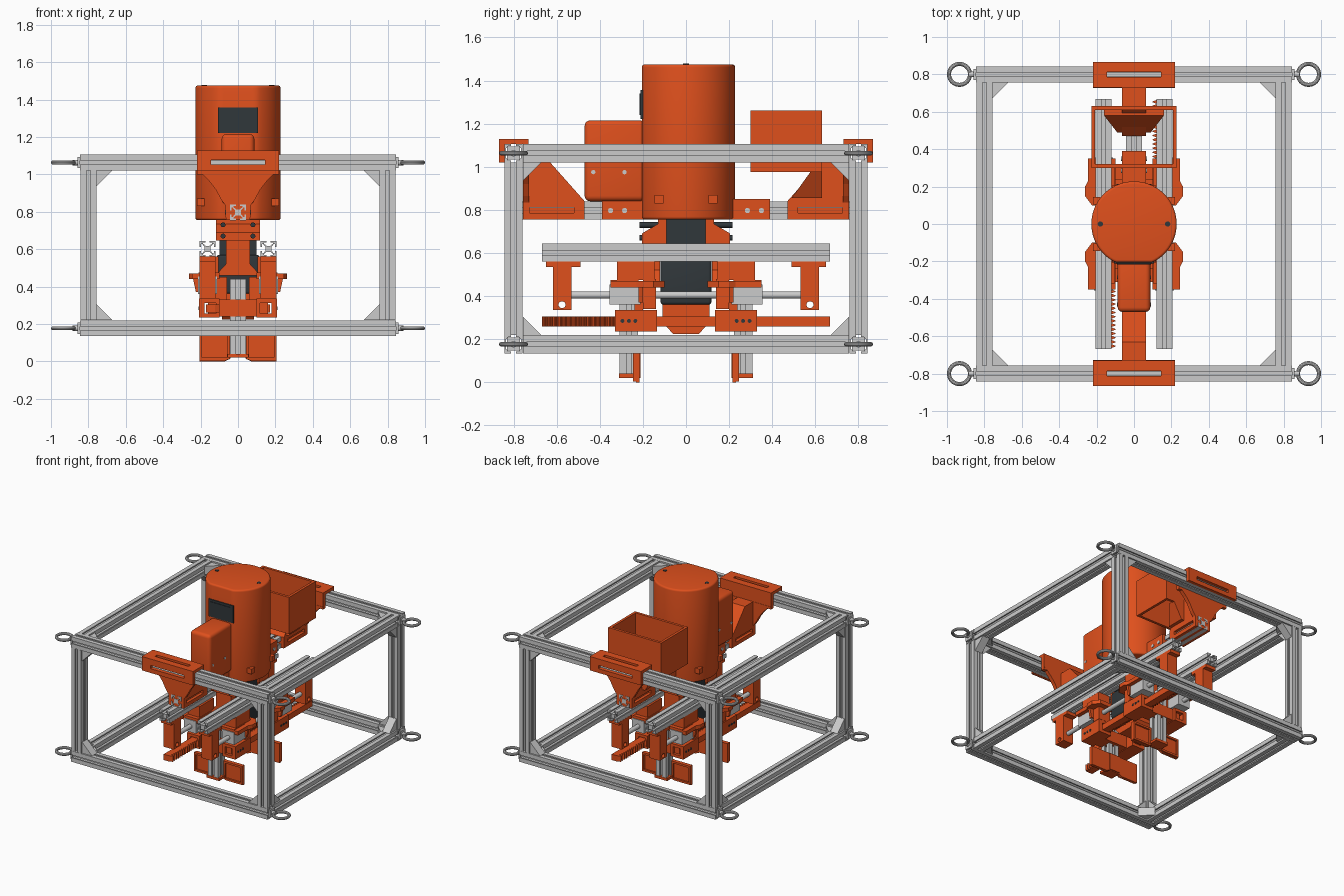
import bpy, bmesh
from math import sin, cos, pi
from mathutils import Vector

if "Cube" in bpy.data.objects:
    bpy.data.objects.remove(bpy.data.objects["Cube"])


def material(name, rgb):
    m = bpy.data.materials.new(name)
    m.diffuse_color = (*rgb, 1)
    m.use_nodes = True
    m.node_tree.nodes["Principled BSDF"].inputs["Base Color"].default_value = m.diffuse_color
    return m


ORANGE = material("orange_plastic", (0.74, 0.08, 0.012))
DARK = material("dark_metal", (0.03, 0.038, 0.043))


def prism(name, pts, axis, a, b, mat=None):
    """Extrude a 2D outline along an axis; outline is (y,z), (x,z) or (x,y)."""
    put = {'x': lambda p, t: (t, p[0], p[1]), 'y': lambda p, t: (p[0], t, p[1]),
           'z': lambda p, t: (p[0], p[1], t)}[axis]
    bm = bmesh.new()
    lo = [bm.verts.new(put(p, a)) for p in pts]
    hi = [bm.verts.new(put(p, b)) for p in pts]
    bm.faces.new(lo)
    bm.faces.new(hi[::-1])
    n = len(pts)
    for i in range(n):
        bm.faces.new((lo[i], lo[(i + 1) % n], hi[(i + 1) % n], hi[i]))
    bmesh.ops.recalc_face_normals(bm, faces=bm.faces)
    me = bpy.data.meshes.new(name)
    bm.to_mesh(me)
    bm.free()
    o = bpy.data.objects.new(name, me)
    bpy.context.collection.objects.link(o)
    if mat:
        me.materials.append(mat)
    return o


def box(name, x, y, z, mat=None):
    return prism(name, [(x[0], y[0]), (x[1], y[0]), (x[1], y[1]), (x[0], y[1])], 'z', z[0], z[1], mat)


def activate(o):
    bpy.ops.object.select_all(action='DESELECT')
    o.select_set(True)
    bpy.context.view_layer.objects.active = o


def smooth(o):
    activate(o)
    bpy.ops.object.shade_smooth_by_angle()
    return o


def circle(u, v, r, n=24):
    return [(u + r * cos(2 * pi * i / n), v + r * sin(2 * pi * i / n)) for i in range(n)]


def rod(name, axis, u, v, r, a, b, mat=None):
    return smooth(prism(name, circle(u, v, r), axis, a, b, mat))


def bevel(o, w, angle=1.0):
    m = o.modifiers.new("bevel", 'BEVEL')
    m.width, m.segments, m.limit_method, m.angle_limit = w, 4, 'ANGLE', angle
    activate(o)
    bpy.ops.object.modifier_apply(modifier=m.name)
    return smooth(o)


def cut(o, cutter):
    cutter.hide_render = True
    m = o.modifiers.new("cut", 'BOOLEAN')
    m.operation, m.object, m.solver = 'DIFFERENCE', cutter, 'EXACT'
    activate(o)
    bpy.ops.object.modifier_apply(modifier=m.name)
    bpy.data.objects.remove(cutter)
    return o


SIDE = [(1, -1), (1, -.25), (.8, -.25), (.8, -.58), (.66, -.58), (.38, -.25),
        (.38, .25), (.66, .58), (.8, .58), (.8, .25), (1, .25)]


def rail(name, axis, u, v, a, b, h=.0425):
    """T-slot aluminium extrusion."""
    pts, side = [], SIDE
    for _ in range(4):
        pts += side
        side = [(-q, p) for p, q in side]
    return prism(name, [(u + h * p, v + h * q) for p, q in pts], axis, a, b)


def span(s, a, b):
    return tuple(sorted((s * a, s * b)))


# Outer frame: rails, posts, gussets and lifting eyes
for sz, z, zi in ((-1, .177, .22), (1, 1.063, 1.02)):
    for s in (-1, 1):
        rail("frame_rail_x", 'x', s * .8, z, -.845, .845)
        rail("frame_rail_y", 'y', s * .8, z, -.757, .757)
        for t in (-1, 1):
            x, y, g = s * .757, t * .757, .085
            prism("gusset_xz", [(x, zi), (x - s * g, zi), (x, zi - sz * g)], 'y', y + t * .012, y + t * .075)
            prism("gusset_yz", [(y, zi), (y - t * g, zi), (y, zi - sz * g)], 'x', x + s * .012, x + s * .075)
            prism("gusset_xy", [(x, y), (x - s * g, y), (x, y - t * g)], 'z', z - .032, z + .032)
            box("rail_end_cap", span(s, .845, .858), (t * .8 - .03, t * .8 + .03), (z - .03, z + .03))
            rod("eye_stem", 'x', t * .8, z, .015, *span(s, .855, .885))
            bpy.ops.mesh.primitive_torus_add(location=(s * .933, t * .8, z), major_radius=.056,
                                             minor_radius=.011, major_segments=32, minor_segments=10)
            smooth(bpy.context.object).name = "lifting_eye"
for s in (-1, 1):
    for t in (-1, 1):
        rail("frame_post", 'z', s * .8, t * .8, .22, 1.02)

# Main housing with flat front, screen, front box and latches
body = prism("main_housing", [(x, max(y, -.205)) for x, y in circle(0, 0, .228, 72)], 'z', .755, 1.475, ORANGE)
bevel(body, .014)
box("screen_bezel", (-.107, .107), (-.212, -.2), (1.222, 1.357), DARK)
box("screen_glass", (-.09, .09), (-.216, -.21), (1.24, 1.34), DARK)
bevel(box("electronics_box", (-.087, .087), (-.47, -.19), (.84, 1.215), ORANGE), .025)
for s in (-1, 1):
    rod("lid_screw", 'z', s * .18, 0, .014, 1.47, 1.478, DARK)
    for y in (-.43, -.285):
        rod("box_screw", 'x', y, .975, .01, *span(s, .08, .09))
    for t in (-1, 1):
        box("housing_latch", span(s, .18, .218), (t * .125 - .02, t * .125 + .02), (.83, .87), ORANGE)

# Centre beam with a hanging bracket at each end
rail("centre_beam", 'y', 0, .797, -.76, .76)
for s in (-1, 1):
    top = box("clamp_top", (-.22, .22), span(s, .73, .867), (1.105, 1.128), ORANGE)
    cut(top, box("slot_cutter", (-.145, .145), span(s, .787, .813), (1.0, 1.2)))
    face = box("clamp_face", (-.22, .22), span(s, .842, .867), (1.02, 1.106), ORANGE)
    cut(face, box("slot_cutter", (-.145, .145), span(s, .82, .9), (1.053, 1.078)))
    box("clamp_back", (-.22, .22), span(s, .73, .757), (1.0, 1.106), ORANGE)
    half = [(.22, 1.02), (.195, 1.005), (.155, .965), (.12, .92), (.09, .865), (.068, .835), (.065, .755)]
    prism("bracket_flare", half + [(-x, z) for x, z in half[::-1]], 'y', s * .757, s * .728, ORANGE)
    web = prism("bracket_web", [(s * y, z) for y, z in ((.757, .755), (.757, 1.02), (.63, 1.02),
                                                       (.47, .84), (.47, .755))], 'x', -.065, .065, ORANGE)
    for t in (-1, 1):
        cut(web, box("slot_cutter", span(t, .0425, .1), span(s, .52, .725), (.785, .812)))
    box("beam_clamp", (-.065, .065), span(s, .19, .39), (.755, .85), ORANGE)
    for t in (-1, 1):
        for y in (.285, .35):
            rod("clamp_bolt", 'x', s * y, .797, .012, *span(t, .06, .07))

# Rear hopper, open through the bottom, on a widening support
hopper = box("hopper", (-.228, .228), (.3, .63), (.975, 1.26), ORANGE)
cut(hopper, box("hopper_cutter", (-.208, .208), (.32, .61), (.9, 1.3)))
bm = bmesh.new()
vs = [bm.verts.new(c) for s in (-1, 1) for c in
      ((s * .09, .49, .855), (s * .16, .58, .98), (s * .16, .63, .98), (s * .09, .63, .855))]
bmesh.ops.convex_hull(bm, input=vs)
me = bpy.data.meshes.new("hopper_support")
bm.to_mesh(me)
bm.free()
me.materials.append(ORANGE)
bpy.context.collection.objects.link(bpy.data.objects.new("hopper_support", me))

# Motor and its mounts
box("motor_neck", (-.1, .1), (-.095, .095), (.55, .757), DARK)
bevel(box("motor_body", (-.115, .115), (-.118, .118), (.36, .57), DARK), .015)
prism("pinion_housing", [(-.11, .37), (.11, .37), (.11, .28), (.06, .225), (-.06, .225), (-.11, .28)],
      'x', -.085, .085, ORANGE)
for s in (-1, 1):
    prism("motor_mount", [(s * y, z) for y, z in ((.09, .755), (.09, .645), (.205, .645), (.205, .69), (.13, .735),
                                                (.13, .755))], 'x', -.118, .118, ORANGE)
    prism("mount_spine", [(-.065, .65), (.065, .65), (.065, .52), (.12, .46), (-.12, .46), (-.065, .52)],
          'y', s * .12, s * .18, ORANGE)
    for x in (-.08, .08):
        for z in (.67, .73):
            rod("mount_bolt", 'y', x, z, .013, *span(s, .125, .215), DARK)

# Slide rails, end hangers and guide rods
for s in (-1, 1):
    rail("slide_rail", 'y', s * .163, .602, -.667, .667)
    rod("guide_rod", 'y', s * .163, .405, .017, -.61, .61)
    for t in (-1, 1):
        box("hanger_flange", span(s, .12, .207), span(t, .49, .65), (.535, .56), ORANGE)
        hanger = box("hanger", span(s, .12, .207), span(t, .53, .617), (.335, .54), ORANGE)
        cut(hanger, prism("hole_cutter", circle(t * .575, .36, .016), 'x', s * .05, s * .3))
        # Carriage bearings and clamps
        box("bearing", span(s, .112, .215), span(t, .21, .355), (.36, .455))
        box("bearing_cap", span(s, .1, .21), span(t, .22, .35), (.45, .475), ORANGE)
        box("rail_clip", span(s, .105, .205), span(t, .145, .32), (.475, .56), ORANGE)
        prism("carriage_wing", [(s * x, t * y) for x, y in ((.1, .1), (.225, .1), (.262, .15), (.262, .2),
                                (.245, .23), (.245, .35), (.1, .35))], 'z', .44, .47, ORANGE)
        prism("wing_rib", [(s * x, z) for x, z in ((.2, .44), (.24, .44), (.225, .37), (.2, .37))],
              'y', t * .2, t * .22, ORANGE)
        box("carriage_side", span(s, .105, .205), span(t, .14, .2), (.34, .48), ORANGE)

# Toothed racks driving the two jaws
for s in (-1, 1):
    pts = [(s * .172, s * .667), (s * .172, s * -.2), (s * .122, s * -.2)]
    for i in range(38):
        y = -.19 + i * .0225
        pts += [(s * .122, s * y), (s * .1, s * (y + .008)), (s * .1, s * (y + .013)), (s * .122, s * (y + .021))]
    pts.append((s * .122, s * .667))
    prism("toothed_rack", pts, 'z', .26, .305, ORANGE)

# Jaw arms, posts and paddles
for s in (-1, 1):
    box("jaw_crossbar", (-.16, .16), span(s, .2, .31), (.24, .33), ORANGE)
    rail("jaw_post", 'z', 0, s * .265, .035, .44)
    box("post_foot", (-.055, .055), span(s, .225, .31), (.02, .04), ORANGE)
    for t in (-1, 1):
        block = box("rack_block", span(t, .1, .208), span(s, .135, .33), (.235, .335), ORANGE)
        cut(block, box("rack_cutter", span(t, .118, .178), span(s, .1, .4), (.257, .313)))
        for y in (.235, .265, .295):
            rod("jaw_bolt", 'x', s * y, .285, .009, *span(t, .204, .211), DARK)
        box("block_web", span(t, .06, .15), span(s, .2, .24), (.32, .45), ORANGE)
        # Concave paddle half with a raised rim
        x0, x1, y0, y1 = .04, .207, .215, .232
        prism("paddle", [(t * x0, 0.015), (t * x0, .15), (t * x1, .15), (t * x1, 0), (t * .07, 0)],
              'y', s * y0, s * y1, ORANGE)
        for a, b in ((x0 + .005, x0 + .02), (x1 - .015, x1)):
            box("paddle_rim", span(t, a, b), span(s, y0, .245), (.01, .15), ORANGE)
        for z in (.005, .135):
            box("paddle_lip", span(t, x0 + .02, x1), span(s, y0, .245), (z, z + .015), ORANGE)
    box("paddle_centre", (-.045, .045), span(s, .21, .224), (.02, .15), ORANGE)
